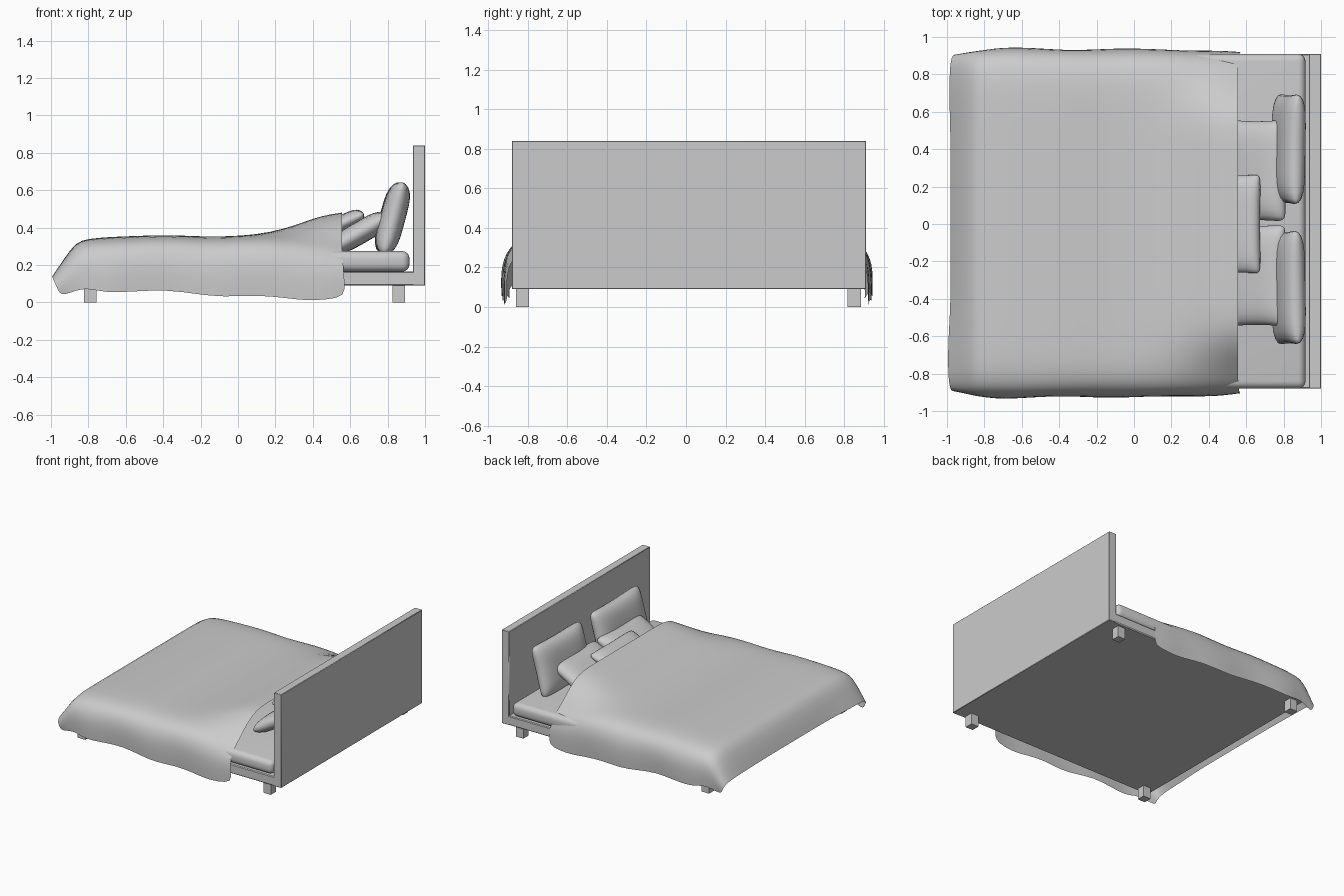
import bpy, bmesh, math

if "Cube" in bpy.data.objects:
    bpy.data.objects.remove(bpy.data.objects["Cube"])

YC = 0.015  # frame is very slightly off centre in y


def finish(name, bm, angle=40):
    bmesh.ops.recalc_face_normals(bm, faces=bm.faces)
    me = bpy.data.meshes.new(name)
    bm.to_mesh(me)
    bm.free()
    ob = bpy.data.objects.new(name, me)
    bpy.context.collection.objects.link(ob)
    bpy.ops.object.select_all(action='DESELECT')
    ob.select_set(True)
    bpy.context.view_layer.objects.active = ob
    bpy.ops.object.shade_smooth_by_angle(angle=math.radians(angle))
    return ob


def box(name, lo, hi, bevel=0.0, segs=1):
    bm = bmesh.new()
    bmesh.ops.create_cube(bm, size=1)
    for v in bm.verts:
        v.co = [(a + b) / 2 + c * (b - a) for a, b, c in zip(lo, hi, v.co)]
    if bevel:
        bmesh.ops.bevel(bm, geom=bm.edges[:], offset=bevel, segments=segs,
                        profile=0.5, affect='EDGES')
    return finish(name, bm)


def pillow(name, loc, length, width, thick, tilt, roll=0.0):
    """Soft cushion: plump grid with rounded rim and slightly pinched corners."""
    n = 14
    bm = bmesh.new()
    grids = []
    for side in (1, -1):
        g = []
        for i in range(n + 1):
            for j in range(n + 1):
                u = math.sin(math.pi / 2 * (2 * i / n - 1))
                v = math.sin(math.pi / 2 * (2 * j / n - 1))
                h = (max(0, 1 - abs(u) ** 4) * max(0, 1 - abs(v) ** 5)) ** 0.5
                x = u * (1 - 0.05 * (1 - v * v)) * length / 2
                y = v * (1 - 0.04 * (1 - u * u)) * width / 2
                r = 1 - 0.07 * (u * v) ** 8
                g.append(bm.verts.new((x * r, y * r, side * h * thick / 2)))
        for i in range(n):
            for j in range(n):
                a = i * (n + 1) + j
                bm.faces.new((g[a], g[a + 1], g[a + n + 2], g[a + n + 1]))
        grids.append(g)
    bmesh.ops.remove_doubles(bm, verts=bm.verts[:], dist=1e-5)
    ob = finish(name, bm, 80)
    ob.location = loc
    ob.rotation_euler = (0, -math.radians(tilt), math.radians(roll))
    return ob


def smooth(t):
    t = min(1, max(0, t))
    return t * t * (3 - 2 * t)


# frame, headboard, legs and mattress
box("bed_base", (-0.87, -0.88, 0.09), (0.95, 0.91, 0.165), 0.006)
box("headboard", (0.935, -0.88, 0.09), (1.0, 0.91, 0.84), 0.003)
for nx, x in (("head", 0.86), ("foot", -0.79)):
    for ny, y in (("front", -0.825), ("back", 0.85)):
        box(f"leg_{nx}_{ny}", (x - 0.033, y - 0.033, 0.012 if nx == "x" else 0.0),
            (x + 0.033, y + 0.033, 0.095))
box("mattress", (-0.87, -0.88, 0.165), (0.917, 0.91, 0.275), 0.04, 4)

# pillows: upright pair, leaning pair, small front cushion
pillow("back_pillow_left", (0.825, -0.34, 0.45), 0.41, 0.62, 0.135, 75, 1)
pillow("back_pillow_right", (0.825, 0.40, 0.45), 0.41, 0.60, 0.135, 75, -1)
pillow("middle_pillow_left", (0.655, -0.275, 0.375), 0.36, 0.55, 0.12, 30)
pillow("middle_pillow_right", (0.655, 0.285, 0.375), 0.36, 0.55, 0.12, 30)
pillow("front_cushion", (0.575, 0.0, 0.43), 0.22, 0.54, 0.09, 24)

# blanket rows: x top, z top, half width, x hem, z hem
rows = [(-0.98, 0.14, 0.905, -0.935, 0.04), (-0.93, 0.235, 0.915, -0.90, 0.05),
        (-0.865, 0.325, 0.925, -0.85, 0.07), (-0.80, 0.34, 0.93, -0.79, 0.075),
        (-0.70, 0.35, 0.938, -0.70, 0.05), (-0.55, 0.355, 0.935, -0.55, 0.06),
        (-0.38, 0.362, 0.93, -0.38, 0.068), (-0.22, 0.353, 0.93, -0.22, 0.045),
        (-0.08, 0.352, 0.932, -0.08, 0.028), (0.10, 0.36, 0.932, 0.10, 0.04),
        (0.25, 0.352, 0.93, 0.25, 0.025), (0.35, 0.342, 0.925, 0.36, 0.01),
        (0.45, 0.33, 0.92, 0.47, 0.015), (0.555, 0.305, 0.91, 0.575, 0.03)]
# half cross-section: width fraction, drop fraction
half = [(0.2, 0), (0.4, 0), (0.55, 0), (0.68, 0), (0.8, 0.01), (0.88, 0.05),
        (0.94, 0.13), (0.975, 0.27), (0.995, 0.45), (1.0, 0.7), (0.995, 1.0)]
section = [(-w, d) for w, d in reversed(half)] + [(0, 0)] + half
bm = bmesh.new()
grid = []
for k, (xt, zt, hw, xh, zh) in enumerate(rows):
    line = []
    for w, d in section:
        y = 0.005 + w * hw
        x = xt + (xh - xt) * d
        if k == 0:  # wavy foot hem
            x -= 0.015 * smooth((abs(w) - 0.4) / 0.4) * (1 if w < 0 else 0.5)
        lump = 0.155 * smooth((xt - 0.1) / 0.6 + 0.05) * 1.25
        z = zt + (zh - zt) * d + lump * smooth((0.86 - abs(y)) / 0.32)
        if d > 0.4:  # loose folds in the hanging sides
            y += 0.008 * d * math.sin(xt * 11 + (2 if w > 0 else 0))
        line.append(bm.verts.new((x, y, z)))
    grid.append(line)
for a, b in zip(grid, grid[1:]):
    for j in range(len(section) - 1):
        bm.faces.new((a[j], a[j + 1], b[j + 1], b[j]))
blanket = finish("blanket", bm, 80)
sub = blanket.modifiers.new("soften", 'SUBSURF')
sub.levels = sub.render_levels = 1
